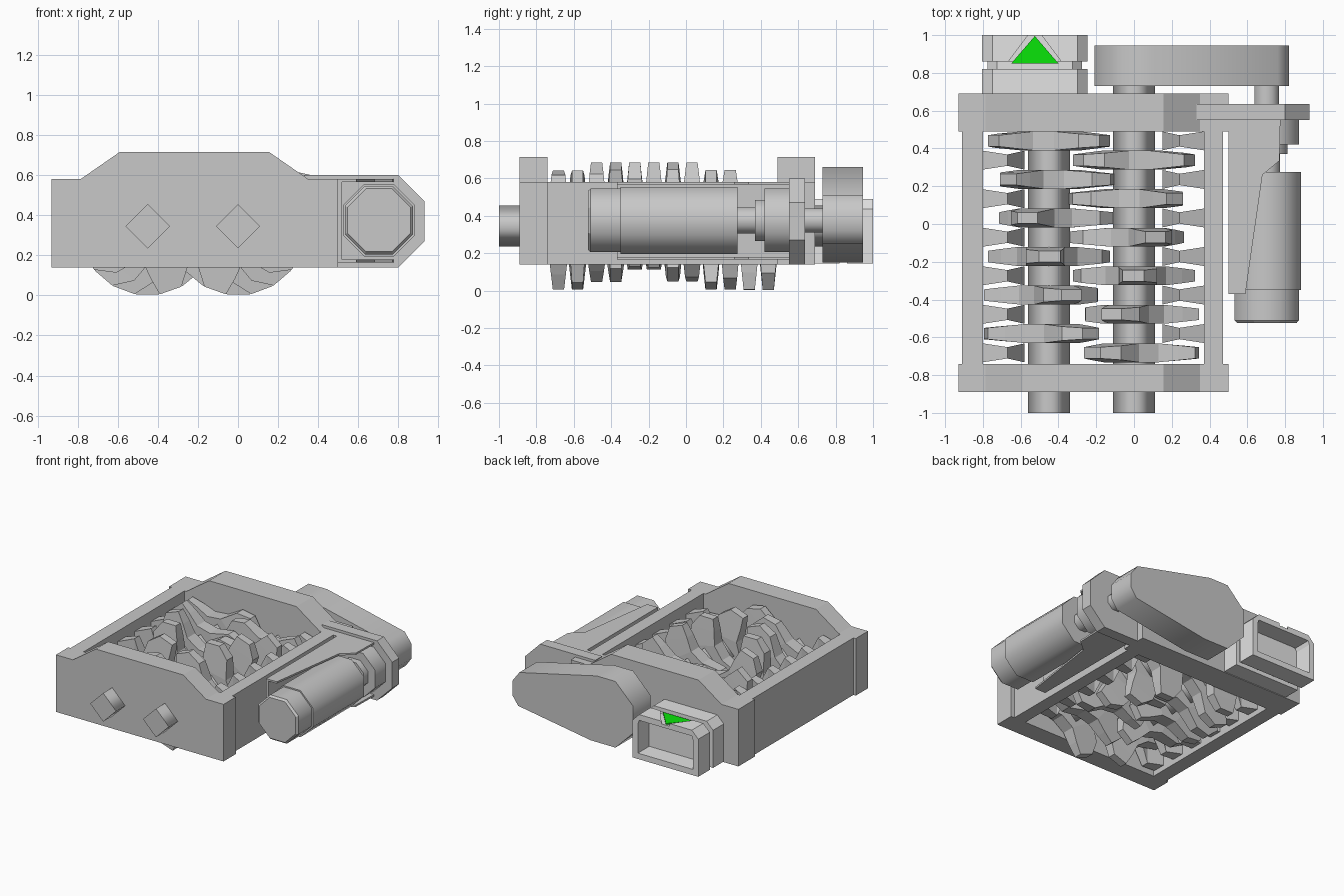
import bpy
import bmesh
from math import sin, cos, pi, radians

cube = bpy.data.objects.get("Cube")
if cube:
    bpy.data.objects.remove(cube)


def material(name, color):
    m = bpy.data.materials.new(name)
    m.use_nodes = True
    m.diffuse_color = (*color, 1)
    m.node_tree.nodes["Principled BSDF"].inputs["Base Color"].default_value = (*color, 1)
    return m


grey = material("machine grey", (0.58, 0.58, 0.58))
pale = material("pale grey", (0.77, 0.77, 0.77))
green = material("marker green", (0.003, 0.78, 0.003))


def finish(name, bm, mat):
    bmesh.ops.recalc_face_normals(bm, faces=bm.faces[:])
    me = bpy.data.meshes.new(name)
    bm.to_mesh(me)
    bm.free()
    me.materials.append(mat)
    ob = bpy.data.objects.new(name, me)
    bpy.context.collection.objects.link(ob)
    return ob


def prism(name, pts, a, b, axis="y", mat=grey, smooth=False):
    """Extrude a 2D outline along y or z; smooth sides keep sharp rims."""
    bm = bmesh.new()
    put = (lambda p, t: (p[0], t, p[1])) if axis == "y" else (lambda p, t: (p[0], p[1], t))
    rings = [[bm.verts.new(put(p, t)) for p in pts] for t in (a, b)]
    n = len(pts)
    caps = [bm.faces.new(r) for r in rings]
    for i in range(n):
        j = (i + 1) % n
        f = bm.faces.new((rings[0][i], rings[0][j], rings[1][j], rings[1][i]))
        f.smooth = smooth
    for c in caps:
        for e in c.edges:
            e.smooth = False
    return finish(name, bm, mat)


def ngon(cx, cz, apothem, n=8, turn=0.5):
    r = apothem / cos(pi / n)
    return [(cx + r * cos(2 * pi * (i + turn) / n), cz + r * sin(2 * pi * (i + turn) / n))
            for i in range(n)]


def box(x0, x1, z0, z1):
    return [(x0, z0), (x1, z0), (x1, z1), (x0, z1)]


def slab(name, pts, caps, y):
    """Upright plate whose half thickness is given per outline point."""
    bm = bmesh.new()
    sides = [[bm.verts.new((x, y + s * h, z)) for x, z, h in pts] for s in (-1, 1)]
    for side in sides:
        for cap in caps:
            bm.faces.new([side[i] for i in cap])
    n = len(pts)
    for i in range(n):
        j = (i + 1) % n
        bm.faces.new((sides[0][i], sides[0][j], sides[1][j], sides[1][i]))
    return finish(name, bm, grey)


# Frame: two end plates and two side rails
plate = [(-0.93, 0.14), (0.5, 0.14), (0.5, 0.58), (0.35, 0.58), (0.155, 0.715),
         (-0.59, 0.715), (-0.785, 0.58), (-0.93, 0.58)]
prism("front_plate", plate, -0.89, -0.74)
prism("back_plate", plate, 0.49, 0.69)
prism("right_rail", box(-0.91, -0.80, 0.14, 0.58), -0.74, 0.49)
prism("left_rail", box(0.37, 0.47, 0.14, 0.58), -0.74, 0.49)

# Square shafts standing on their corners
AXIS = 0.345
SHAFTS = {"right": -0.45, "left": 0.0}
prism("right_shaft", ngon(SHAFTS["right"], AXIS, 0.078, 4, 0), -1, 0.6, smooth=True)
prism("left_shaft", ngon(SHAFTS["left"], AXIS, 0.078, 4, 0), -1, 0.75, smooth=True)

# Three-armed hooked blades, turned step by step along each shaft
ARM = [(-50, 0.16), (-26, 0.28), (-9, 0.345), (10, 0.345), (17, 0.26), (30, 0.17)]


def blade(name, cx, y, turn, mirror):
    pts = []
    for k in range(3):
        for deg, r in ARM:
            a = radians(deg + turn + 120 * k)
            half = 0.05 - 0.02 * max(0, (r - 0.17) / 0.175)
            pts.append((cx + mirror * r * cos(a), AXIS + r * sin(a), half))
    caps = [[0, 5, 6, 11, 12, 17]]
    for k in (0, 6, 12):
        caps += [[k, k + 1, k + 4, k + 5], [k + 1, k + 2, k + 3, k + 4]]
    slab(name, pts, caps, y)


# Fixed comb finger beside a shaft, thinner at its peaks
def finger(name, wall, direction, y):
    peak, tip = wall + 0.13 * direction, wall + 0.22 * direction
    pts = [(wall, 0.18, 0.05), (wall, 0.50, 0.05), (peak, 0.55, 0.03),
           (tip, 0.36, 0.05), (peak, 0.16, 0.03)]
    slab(name, pts, [[0, 1, 2, 4], [2, 3, 4]], y)


for i in range(6):
    y_right = 0.44 - 0.204 * i
    y_left = y_right - 0.102
    turn = 30 + 20 * i
    blade(f"right_blade_{i}", SHAFTS["right"], y_right, turn, -1)
    blade(f"left_blade_{i}", SHAFTS["left"], y_left, turn, 1)
    finger(f"right_finger_{i}", -0.80, 1, y_left)
    finger(f"left_finger_{i}", 0.37, -1, y_right)

# Motor: stacked octagonal sections along one axis
MX, MZ = 0.703, 0.375
for name, apothem, a, b in [
        ("motor_cap", 0.17, -0.51, -0.35), ("motor_body", 0.18, -0.35, 0.275),
        ("motor_neck", 0.07, 0.275, 0.37), ("gear_step", 0.11, 0.37, 0.42),
        ("gear_head", 0.17, 0.42, 0.55), ("drive_shaft", 0.065, 0.63, 0.74)]:
    prism(name, ngon(MX, MZ, apothem), a, b, smooth=True)

# Chamfered nose at the end of the motor
bm = bmesh.new()
outer, inner = [[bm.verts.new((x, y, z)) for x, z in ngon(MX, MZ, r)]
                for r, y in ((0.17, -0.51), (0.157, -0.525))]
bm.faces.new(inner)
for i in range(8):
    j = (i + 1) % 8
    bm.faces.new((outer[i], outer[j], inner[j], inner[i]))
finish("motor_nose", bm, grey)

# Motor mount: flange, web and two gussets
prism("motor_flange", [(0.33, 0.14), (0.80, 0.14), (0.93, 0.27), (0.93, 0.47),
                       (0.80, 0.60), (0.33, 0.60)], 0.55, 0.635)
gusset = [(0.5, -0.37), (0.59, -0.37), (0.68, 0.26), (0.77, 0.335), (0.775, 0.55), (0.5, 0.55)]
for name, z in (("lower_gusset", 0.165), ("upper_gusset", 0.566)):
    prism(name, gusset, z, z + 0.014, "z")
prism("mount_web", box(0.5, 0.52, 0.17, 0.57), -0.37, 0.55)

# Drive cover joining the motor to the left shaft
cover = [(-0.21, 0.30), (-0.21, 0.51), (-0.06, 0.66), (0.10, 0.66), (0.76, 0.51), (0.82, 0.43),
         (0.82, 0.32), (0.77, 0.25), (0.15, 0.15), (-0.06, 0.15)]
prism("drive_cover", cover, 0.73, 0.945, smooth=True)

# Connector socket: collar, neck, hollow head with a notched roof
CX = -0.525


def chamfered(half, z0, z1, c):
    return [(CX - half, z0), (CX + half, z0), (CX + half, z1 - c),
            (CX + half - c, z1), (CX - half + c, z1), (CX - half, z1 - c)]


prism("socket_collar", chamfered(0.28, 0.145, 0.49, 0.055), 0.69, 0.82, mat=pale)
prism("socket_neck", chamfered(0.25, 0.175, 0.46, 0.05), 0.82, 0.862, mat=pale)
half_shell = [(0, 0.145), (0.28, 0.145), (0.28, 0.435), (0.225, 0.49), (0.225, 0.445),
              (0.235, 0.415), (0.235, 0.19), (0, 0.19)]
half_roof = [(0.225, 0.86), (0.14, 0.86), (0.035, 1.0), (0.225, 1.0)]
for side, s in (("right", -1), ("left", 1)):
    prism(f"{side}_socket_shell", [(CX + s * x, z) for x, z in half_shell], 0.86, 1.0, mat=pale)
    prism(f"{side}_socket_roof", [(CX + s * x, y) for x, y in half_roof], 0.445, 0.49, "z", pale)

# Notch floor with the green arrow marker on it
floor = [(CX - 0.14, 0.86), (CX + 0.14, 0.86), (CX + 0.035, 1.0), (CX - 0.035, 1.0)]
prism("notch_floor", floor, 0.445, 0.47, "z", pale)
prism("arrow_marker", [(CX - 0.125, 0.85), (CX + 0.125, 0.85), (CX, 0.995)], 0.47, 0.479, "z", green)
